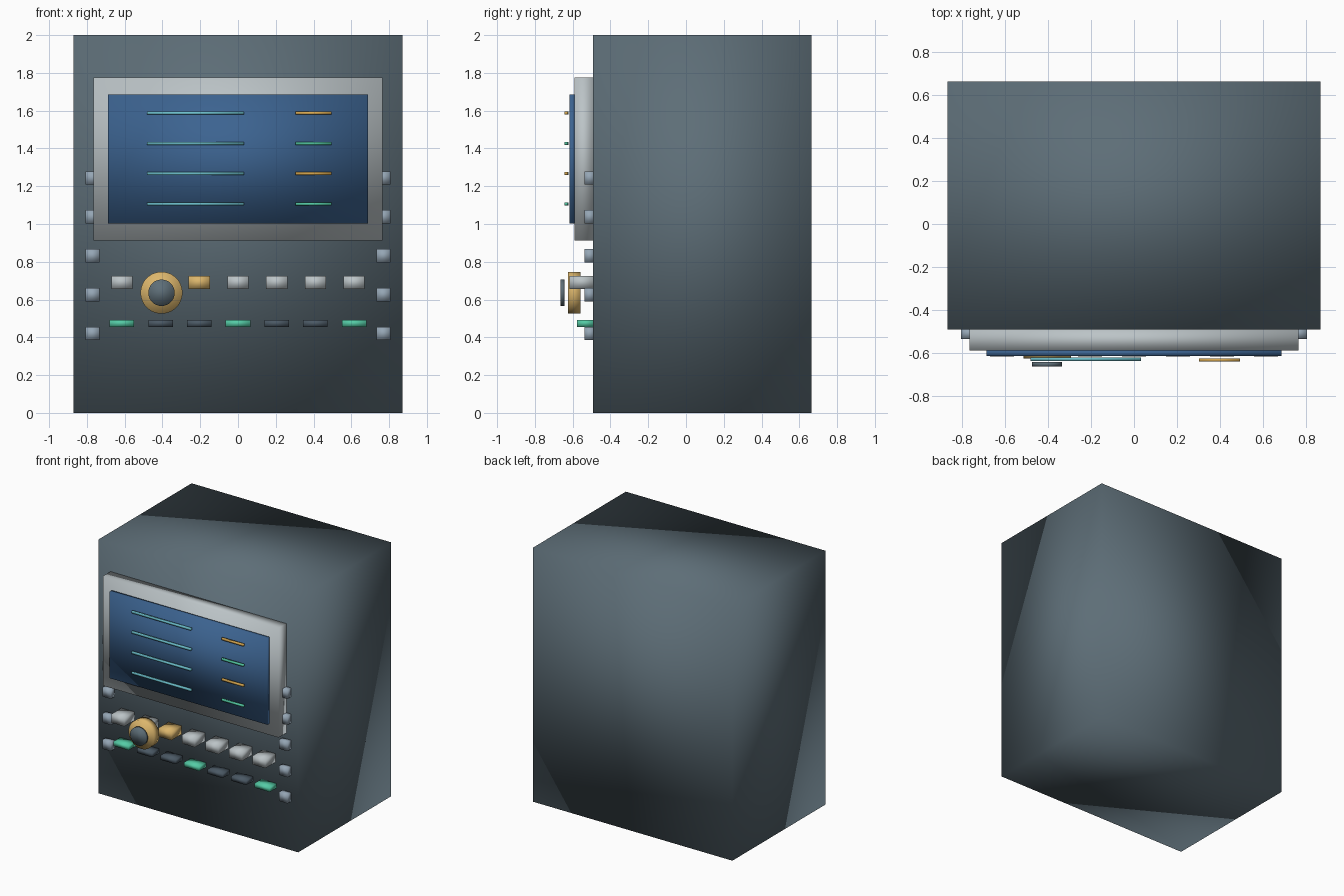
import bpy
import math

if "Cube" in bpy.data.objects:
    bpy.data.objects.remove(bpy.data.objects["Cube"], do_unlink=True)


def make_material(name, rgb):
    mat = bpy.data.materials.new(name)
    mat.use_nodes = True
    color = (*rgb, 1)
    mat.diffuse_color = color
    mat.node_tree.nodes["Principled BSDF"].inputs["Base Color"].default_value = color
    return mat


slate = make_material("slate", (0.11, 0.155, 0.185))
silver = make_material("silver", (0.5, 0.55, 0.57))
screen_blue = make_material("screen blue", (0.045, 0.125, 0.28))
cyan = make_material("cyan", (0.15, 0.52, 0.6))
green = make_material("green", (0.09, 0.6, 0.38))
amber = make_material("amber", (0.68, 0.39, 0.08))
brass = make_material("brass", (0.72, 0.47, 0.15))
steel = make_material("steel blue", (0.3, 0.38, 0.46))
dark = make_material("dark slate", (0.07, 0.1, 0.13))


def finish(obj, name, mat):
    obj.name = name
    obj.data.materials.append(mat)
    # Soft shading across the corners gives the rounded-looking gradients
    obj.data.shade_smooth()
    return obj


def box(name, mat, x, y, z):
    """Box from (min, max) ranges on each axis."""
    ranges = (x, y, z)
    bpy.ops.mesh.primitive_cube_add(size=1, location=[(a + b) / 2 for a, b in ranges])
    obj = bpy.context.object
    size = [b - a for a, b in ranges]
    for v in obj.data.vertices:
        v.co = [c * s for c, s in zip(v.co, size)]
    return finish(obj, name, mat)


def span(center, width):
    return (center - width / 2, center + width / 2)


def disc(name, mat, radius, x, y, z):
    """Cylinder whose axis runs front to back."""
    bpy.ops.mesh.primitive_cylinder_add(
        vertices=48, radius=radius, depth=y[1] - y[0],
        location=(x, sum(y) / 2, z), rotation=(math.pi / 2, 0, 0))
    return finish(bpy.context.object, name, mat)


FRONT = -0.493   # front plane of the cabinet
BACK = FRONT + 0.01

# Cabinet, display frame and screen
box("cabinet", slate, (-0.87, 0.87), (FRONT, 0.665), (0, 2))
box("display_frame", silver, (-0.766, 0.766), (-0.589, FRONT), (0.913, 1.775))
box("screen", screen_blue, (-0.687, 0.687), (-0.616, -0.589), (1.003, 1.685))

# Readout lines on the screen
for i in range(4):
    z = span(1.587 - 0.16 * i, 0.016)
    box(f"long_readout_{i + 1}", cyan, (-0.483, 0.033), (-0.638, -0.622), z)
    box(f"short_readout_{i + 1}", green if i % 2 else amber,
        (0.304, 0.495), (-0.642, -0.626), z)

# Row of push buttons with a lamp under each
for i in range(7):
    x = (i - 3) * 0.205
    box(f"button_{i + 1}", brass if i == 2 else silver,
        span(x, 0.112), (-0.617, BACK), span(0.691, 0.068))
    box(f"lamp_{i + 1}", dark if i % 3 else green,
        span(x, 0.13), (-0.577, BACK), span(0.474, 0.036))

# Dial with its cap
disc("dial", brass, 0.111, -0.405, (-0.626, -0.558), 0.636)
disc("dial_cap", slate, 0.07, -0.405, (-0.665, -0.643), 0.636)

# Studs down both edges of the front
for side, label in ((1, "left"), (-1, "right")):
    for i in range(5):
        box(f"{label}_stud_{i + 1}", steel,
            span(side * 0.77, 0.074), (-0.537, BACK), span(0.42 + 0.206 * i, 0.07))
